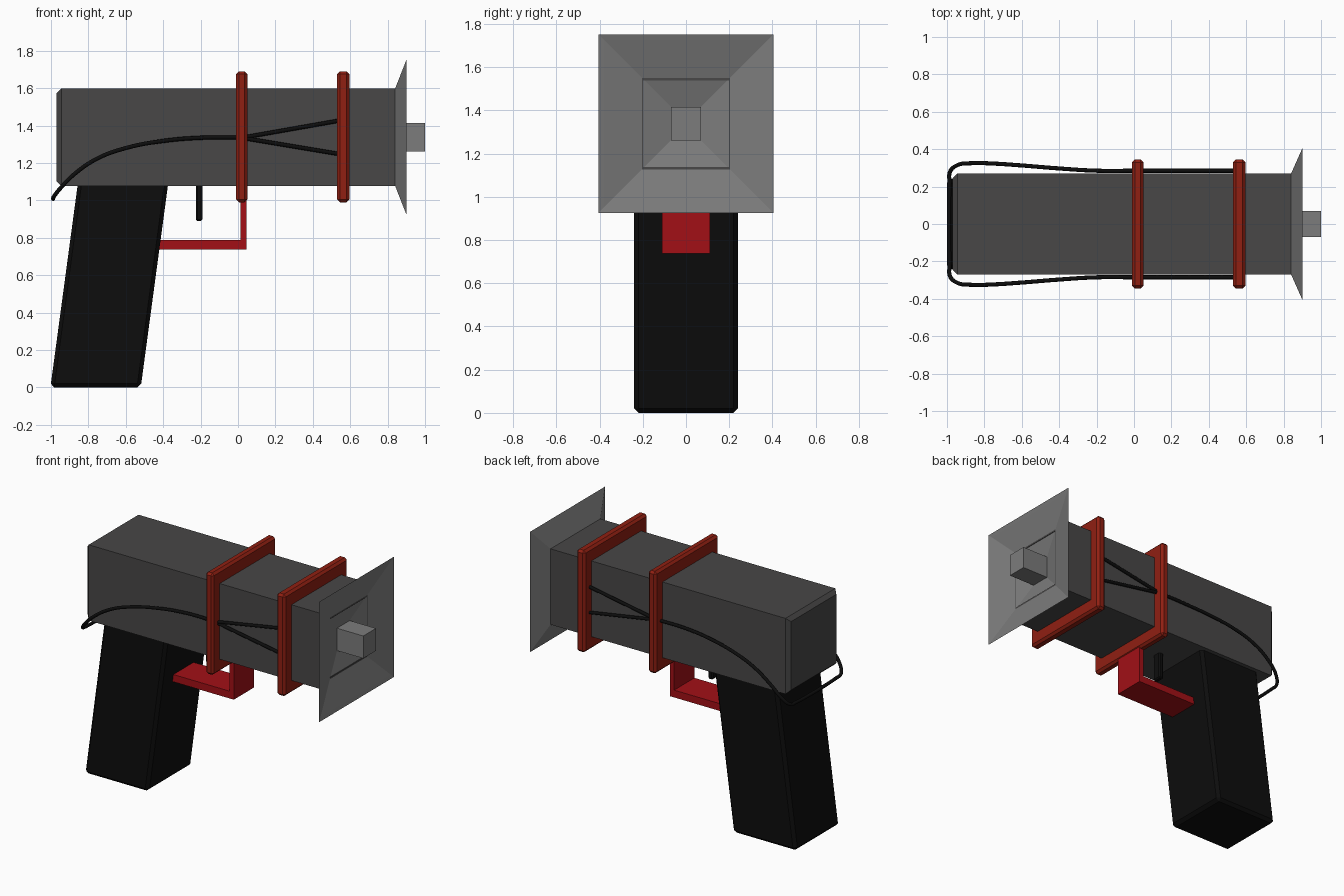
import bpy, bmesh

if "Cube" in bpy.data.objects:
    bpy.data.objects.remove(bpy.data.objects["Cube"])

def material(name, rgb):
    m = bpy.data.materials.new(name)
    m.diffuse_color = (*rgb, 1)
    m.use_nodes = True
    m.node_tree.nodes["Principled BSDF"].inputs["Base Color"].default_value = m.diffuse_color
    return m

BODY = material("dark_grey", (0.065, 0.063, 0.063))
STEEL = material("mid_grey", (0.2, 0.2, 0.2))
BLACK = material("black", (0.004, 0.004, 0.004))
RUST = material("rust_red", (0.28, 0.014, 0.006))
RED = material("red", (0.36, 0.005, 0.008))
CZ = 1.338  # height of the barrel axis

def finish(name, bm, mat, bevel=0):
    bmesh.ops.recalc_face_normals(bm, faces=bm.faces)
    me = bpy.data.meshes.new(name)
    bm.to_mesh(me)
    bm.free()
    me.materials.append(mat)
    ob = bpy.data.objects.new(name, me)
    bpy.context.collection.objects.link(ob)
    if bevel:
        mod = ob.modifiers.new("bevel", "BEVEL")
        mod.width = bevel
        mod.segments = 1
    return ob

def loft(name, rings, mat):
    """Rectangular rings (x, half width, half height) along the barrel axis."""
    bm = bmesh.new()
    loops = [[bm.verts.new((x, sy * w, CZ + sz * h))
              for sy, sz in ((-1, -1), (1, -1), (1, 1), (-1, 1))] for x, w, h in rings]
    for a, b in zip(loops, loops[1:]):
        for i in range(4):
            j = (i + 1) % 4
            bm.faces.new((a[i], a[j], b[j], b[i]))
    bm.faces.new(loops[0])
    bm.faces.new(loops[-1])
    return finish(name, bm, mat)

def extrude_profile(name, pts, half, mat, bevel=0):
    """Side profile (x, z) extruded across y."""
    bm = bmesh.new()
    f = bm.faces.new([bm.verts.new((x, -half, z)) for x, z in pts])
    new = bmesh.ops.extrude_face_region(bm, geom=[f])["geom"]
    bmesh.ops.translate(bm, vec=(0, 2 * half, 0),
                        verts=[v for v in new if isinstance(v, bmesh.types.BMVert)])
    return finish(name, bm, mat, bevel)

def cable(name, pts):
    cu = bpy.data.curves.new(name, "CURVE")
    cu.dimensions = "3D"
    cu.bevel_depth = 0.011
    cu.bevel_resolution = 2
    cu.use_fill_caps = True
    cu.resolution_u = 6
    sp = cu.splines.new("BEZIER")
    sp.bezier_points.add(len(pts) - 1)
    for bp, p in zip(sp.bezier_points, pts):
        bp.co = p
        bp.handle_left_type = bp.handle_right_type = "AUTO"
    cu.materials.append(BLACK)
    bpy.context.collection.objects.link(bpy.data.objects.new(name, cu))

# Barrel housing, chamfered at the rear
loft("body", [(-0.97, 0.245, 0.235), (-0.945, 0.27, 0.26), (0.84, 0.27, 0.26),
              (0.84, 0.2, 0.2), (0.78, 0.2, 0.2)], BODY)

# Flared muzzle with hollow funnel, and the square emitter inside it
loft("muzzle_flare", [(0.79, 0.18, 0.18), (0.84, 0.27, 0.26), (0.90, 0.405, 0.413),
                      (0.893, 0.38, 0.388), (0.80, 0.07, 0.078)], STEEL)
loft("emitter", [(0.79, 0.069, 0.077), (1.0, 0.069, 0.077)], STEEL)

# Two bands around the housing
for name, x0, x1 in (("rear_band", -0.01, 0.05), ("front_band", 0.53, 0.595)):
    extrude_profile(name, [(x0, 0.99), (x1, 0.99), (x1, 1.69), (x0, 1.69)], 0.345, RUST, 0.015)

# Slanted grip
extrude_profile("grip", [(-1.003, 0), (-0.52, 0), (-0.372, 1.1), (-0.855, 1.1)],
                0.24, BLACK, 0.02)

# Trigger and its guard
extrude_profile("trigger", [(-0.225, 0.89), (-0.19, 0.89), (-0.19, 1.1), (-0.225, 1.1)],
                0.033, BLACK, 0.008)
extrude_profile("trigger_guard", [(-0.44, 0.738), (0.045, 0.738), (0.045, 1.05), (0.013, 1.05),
                                  (0.013, 0.788), (-0.44, 0.788)], 0.11, RED)

# Cable looping round the back, splitting into two strands on each side
side = [(0.02, 0.285, 1.337), (-0.2, 0.285, 1.335), (-0.4, 0.297, 1.318), (-0.6, 0.313, 1.28),
        (-0.75, 0.323, 1.225), (-0.87, 0.325, 1.145), (-0.95, 0.312, 1.065),
        (-0.985, 0.275, 1.02), (-0.987, 0.225, 1.013)]
cable("main_cable", side + [(x, -y, z) for x, y, z in reversed(side)])
for s, label in ((-1, "front"), (1, "back")):
    for z, level in ((1.43, "upper"), (1.245, "lower")):
        cable(f"{label}_{level}_strand", [(0.02, s * 0.285, 1.335), (0.56, s * 0.285, z)])
